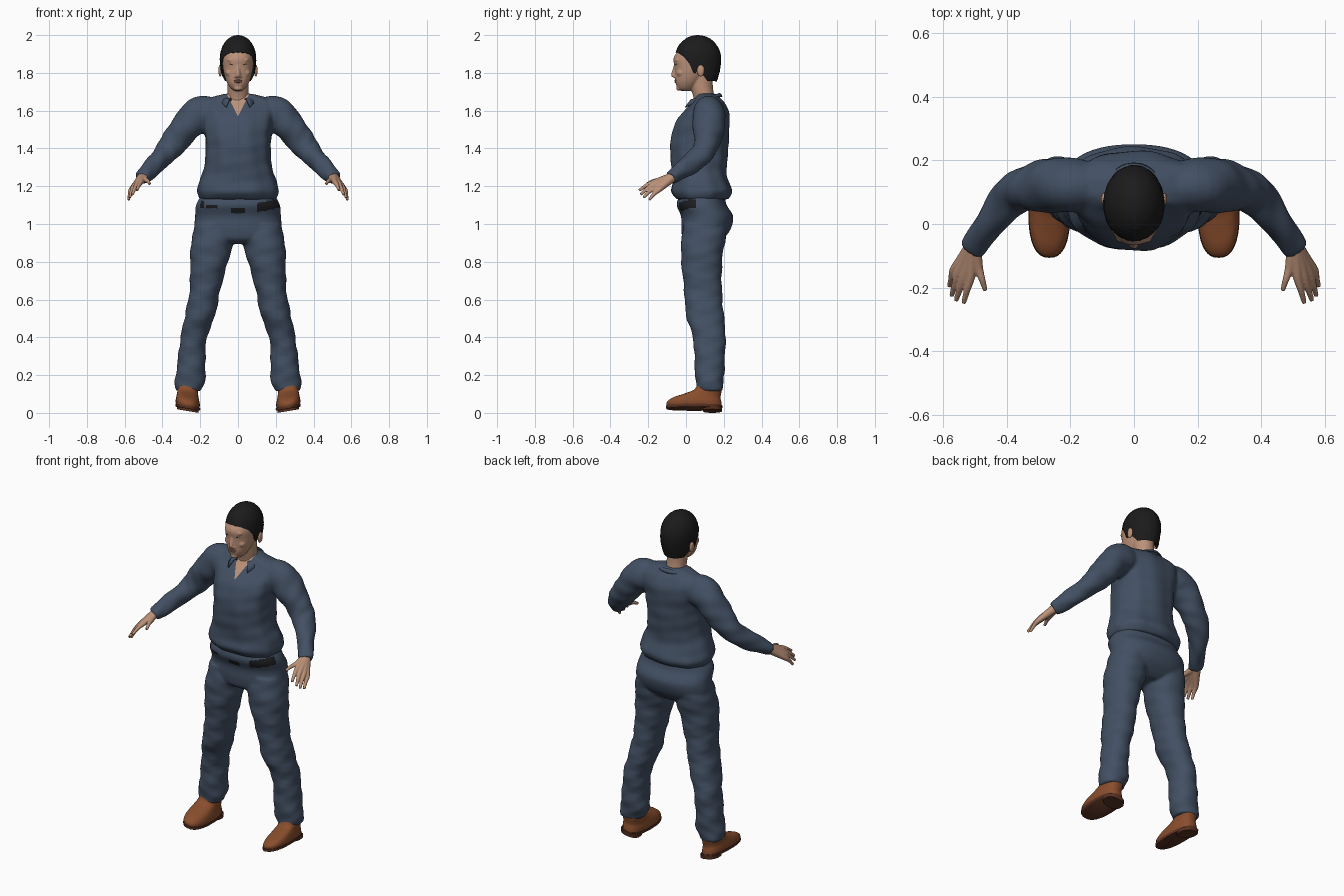
import bpy
import bmesh
import math
import random
from mathutils import Matrix, Vector

random.seed(4)
default_cube = bpy.data.objects.get("Cube")
if default_cube:
    bpy.data.objects.remove(default_cube, do_unlink=True)


def material(name, red, green, blue):
    mat = bpy.data.materials.new(name)
    mat.use_nodes = True
    colour = (red, green, blue, 1)
    mat.diffuse_color = colour
    shader = mat.node_tree.nodes["Principled BSDF"]
    shader.inputs["Base Color"].default_value = colour
    shader.inputs["Roughness"].default_value = 0.8
    return mat


cloth = material("navy cloth", .055, .08, .125)
skin = material("skin", .5, .285, .19)
black_hair = material("black hair", .011, .011, .011)
leather = material("brown leather", .25, .075, .026)
sole_brown = material("dark sole", .1, .032, .016)
belt_black = material("black belt", .012, .012, .014)
lip_tone = material("lip", .36, .15, .11)
eye_tone = material("eye", .5, .44, .38)


def catmull(rings, steps):
    """Smoothly interpolate rows of numbers."""
    rows = [Vector(r) for r in rings]
    out = []
    for i in range(len(rows) - 1):
        before, a, b = rows[max(i - 1, 0)], rows[i], rows[i + 1]
        after = rows[min(i + 2, len(rows) - 1)]
        for s in range(steps):
            t = s / steps
            out.append(a + (b - before) * t / 2
                       + (before * 2 - a * 5 + b * 4 - after) * t * t / 2
                       + (a * 3 - before - b * 3 + after) * t ** 3 / 2)
    return out + [rows[-1]]


def loft(bm, rings, side=1, power=2.0, steps=5, seg=40, fold=0, pleat=0, along=False):
    """Closed skin over rings of (x, y, z, rx, ry); along turns rings across the path."""
    rows = catmull(rings, steps)
    loops = []
    for i, row in enumerate(rows):
        centre = Vector(row[:3])
        across, depth = Vector((1, 0, 0)), Vector((0, 1, 0))
        if along:
            ahead = Vector(rows[min(i + 1, len(rows) - 1)][:3]) - Vector(rows[max(i - 1, 0)][:3])
            across = ahead.cross(Vector((0, 0, 1))).normalized()
            depth = across.cross(ahead).normalized()
        loop = []
        for k in range(seg):
            a = math.tau * k / seg
            c, s = math.cos(a), math.sin(a)
            c = math.copysign(abs(c) ** (2 / power), c)
            s = math.copysign(abs(s) ** (2 / power), s)
            wave = math.sin(centre.z * 47 + 2 * a) + .7 * math.sin(centre.z * 83 - 3 * a)
            crease = fold * wave + pleat * math.sin(9 * a + 5 * centre.z)
            p = centre + across * c * (row[3] + crease) + depth * s * (row[4] + crease)
            loop.append(bm.verts.new((p.x * side, p.y, p.z)))
        loops.append(loop)
    for low, high in zip(loops, loops[1:]):
        for k in range(seg):
            n = (k + 1) % seg
            bm.faces.new((low[k], low[n], high[n], high[k]))
    bm.faces.new(loops[0])
    bm.faces.new(loops[-1])


def ball(bm, centre, radii):
    place = Matrix.Translation(centre) @ Matrix.Diagonal((*radii, 1))
    bmesh.ops.create_uvsphere(bm, u_segments=24, v_segments=16, radius=1, matrix=place)


def make(name, bm, mats, voxel=0, relax=4):
    """Turn a bmesh into an object, optionally fusing its parts into one skin."""
    bmesh.ops.recalc_face_normals(bm, faces=bm.faces)
    mesh = bpy.data.meshes.new(name)
    bm.to_mesh(mesh)
    bm.free()
    obj = bpy.data.objects.new(name, mesh)
    bpy.context.collection.objects.link(obj)
    if voxel:
        fuse = obj.modifiers.new("fuse", "REMESH")
        fuse.mode, fuse.voxel_size = "VOXEL", voxel
        soften = obj.modifiers.new("soften", "SMOOTH")
        soften.iterations = relax
        graph = bpy.context.evaluated_depsgraph_get()
        fused = bpy.data.meshes.new_from_object(obj.evaluated_get(graph))
        obj.modifiers.clear()
        obj.data = fused
    obj.data.materials.clear()
    for mat in mats:
        obj.data.materials.append(mat)
    obj.data.shade_smooth()
    return obj


# Shirt: torso and both sleeves fused together
bm = bmesh.new()
torso = [(1.13, .085, .2, .135), (1.17, .082, .217, .16), (1.22, .077, .205, .15),
         (1.28, .068, .185, .143), (1.36, .068, .172, .152), (1.45, .072, .175, .152),
         (1.53, .085, .185, .144), (1.6, .108, .205, .116), (1.645, .118, .195, .085),
         (1.672, .113, .14, .062), (1.69, .108, .068, .052)]
loft(bm, [(0, y, z, rx, ry) for z, y, rx, ry in torso], power=2.3, seg=72,
     fold=.0015, pleat=.0025)
sleeve = [(.13, .12, 1.59, .075), (.2, .122, 1.585, .088), (.265, .12, 1.525, .084),
          (.325, .115, 1.45, .073), (.38, .09, 1.38, .062), (.44, .02, 1.315, .052),
          (.495, -.06, 1.258, .041), (.51, -.08, 1.243, .037)]
for side in (1, -1):
    loft(bm, [(*r, r[-1]) for r in sleeve], side, fold=.003, along=True)
shirt = make("shirt", bm, [cloth, skin], voxel=.009)

# Open neckline: cut a V and colour the faces inside it as skin
bm = bmesh.new()
bm.from_mesh(shirt.data)
notch, slope = 1.57, .5
for side in (1, -1):
    bmesh.ops.bisect_plane(bm, geom=bm.verts[:] + bm.edges[:] + bm.faces[:],
                           plane_co=(0, 0, notch), plane_no=(side, 0, -slope))
for face in bm.faces:
    c = face.calc_center_median()
    if c.y < .09 and abs(c.x) < (c.z - notch) * slope:
        face.material_index = 1
bm.to_mesh(shirt.data)
bm.free()

# Collar: folded band around the neck with two pointed front flaps
bm = bmesh.new()
columns = []
for i in range(-16, 17):
    t = abs(i) / 16
    angle = math.radians(150) * i / 16
    rows = [(.07, 1.665 - .03 * t), (.07, 1.695 - .03 * t),
            (.08 + .012 * t, 1.69 - .03 * t), (.088 + .04 * t ** 4, 1.675 - .055 * t ** 3)]
    columns.append([bm.verts.new((math.sin(angle) * r, .105 + math.cos(angle) * r, z))
                    for r, z in rows])
for a, b in zip(columns, columns[1:]):
    for k in range(3):
        bm.faces.new((a[k], a[k + 1], b[k + 1], b[k]))
collar = make("collar", bm, [cloth])
collar.modifiers.new("thickness", "SOLIDIFY").thickness = .006

# Trousers: hips and both legs fused together
bm = bmesh.new()
hips = [(1.15, .085, .195, .12), (1.1, .083, .222, .132), (1.04, .112, .227, .138),
        (.97, .105, .23, .13), (.92, .09, .2, .105), (.895, .09, .12, .07)]
loft(bm, [(0, y, z, rx, ry) for z, y, rx, ry in hips], power=2.3, seg=64)
leg = [(.12, .105, 1, .105, .12), (.137, .09, .9, .112, .115), (.153, .083, .8, .1, .108),
       (.175, .09, .65, .081, .1), (.2, .1, .52, .08, .1), (.234, .123, .4, .07, .087),
       (.246, .125, .28, .073, .08), (.252, .125, .18, .08, .076),
       (.262, .125, .135, .072, .07), (.262, .125, .115, .066, .066)]
for side in (1, -1):
    loft(bm, leg, side, power=2.2, fold=.0025)
trousers = make("trousers", bm, [cloth, belt_black], voxel=.008)

# Belt showing at the hips and at the buckle
for face in trousers.data.polygons:
    x, y, z = face.center
    left_hip = x > .1 and y < .055 and abs(z - 1.098 - (x - .16) * .2) < .025
    right_hip = x < -.18 and y < .02 and abs(z - 1.105) < .018
    loop_gap = -.17 < x < -.11 and y < 0 and abs(z - 1.09) < .008
    buckle = abs(x) < .036 and y < 0 and abs(z - 1.072) < .013
    face.material_index = int(left_hip or right_hip or loop_gap or buckle)

# Head, neck, nose and ears fused together
bm = bmesh.new()
loft(bm, [(0, .1, 1.6, .07, .06), (0, .097, 1.66, .058, .056), (0, .085, 1.72, .056, .058),
          (0, .08, 1.8, .06, .06)])
face_rings = [(1.705, .002, .022, .03), (1.72, .001, .04, .046), (1.75, .01, .059, .066),
              (1.79, .025, .073, .084), (1.83, .035, .08, .096), (1.88, .04, .083, .105),
              (1.93, .052, .075, .083), (1.95, .055, .05, .06)]
loft(bm, [(0, y, z, rx, ry) for z, y, rx, ry in face_rings], power=2.15)
ball(bm, (0, .064, 1.87), (.083, .104, .113))
loft(bm, [(0, -.054, 1.85, .007, .008), (0, -.06, 1.82, .009, .01),
          (0, -.065, 1.79, .013, .014), (0, -.062, 1.776, .014, .01)], seg=20)
ball(bm, (0, -.038, 1.718), (.022, .014, .013))
for side in (1, -1):
    ball(bm, (side * .094, .078, 1.812), (.01, .021, .033))
    ball(bm, (side * .03, -.046, 1.868), (.028, .014, .009))
    ball(bm, (side * .042, -.026, 1.8), (.024, .023, .02))
    ball(bm, (side * .013, -.058, 1.78), (.008, .01, .007))
make("head", bm, [skin], voxel=.005, relax=3)

# Facial details
bm = bmesh.new()
for lip_z, wide in ((1.76, .023), (1.752, .019)):
    ball(bm, (0, -.053, lip_z), (wide, .008, .005))
make("lips", bm, [lip_tone])
for side, label in ((1, "left"), (-1, "right")):
    bm = bmesh.new()
    ball(bm, (side * .033, -.05, 1.845), (.014, .006, .005))
    make(label + "_eye", bm, [eye_tone])
    bm = bmesh.new()
    ball(bm, (side * .033, -.054, 1.845), (.005, .004, .0045))
    make(label + "_iris", bm, [black_hair])

# Hair: dome reaching down to a hairline that varies around the head
hairline = [(0, 1.91), (30, 1.905), (52, 1.885), (70, 1.845), (78, 1.795), (86, 1.8),
            (92, 1.84), (103, 1.79), (120, 1.757), (180, 1.755)]


def hair_bottom(degrees):
    for (a, low), (b, high) in zip(hairline, hairline[1:]):
        if degrees <= b:
            return low + (high - low) * (degrees - a) / (b - a)


bm = bmesh.new()
crown = bm.verts.new((0, .063, 2))
base = bm.verts.new((0, .07, 1.87))
locks, levels = 90, 22
strands = []
for k in range(locks):
    turn = 360 * k / locks
    a = math.radians(turn)
    end = hair_bottom(min(turn, 360 - turn))
    strand = []
    for j in range(1, levels + 1):
        z = 2 - (2 - end) * (j / levels) ** 1.6
        up = (z - 1.875) / .125
        size = math.sqrt(max(1 - up * up, 0)) if up > 0 else 1 - .2 * up * up
        size += random.uniform(-.012, .012)
        strand.append(bm.verts.new((math.sin(a) * .096 * size, .063 - math.cos(a) * .122 * size, z)))
    strands.append(strand)
for k in range(locks):
    a, b = strands[k], strands[(k + 1) % locks]
    bm.faces.new((crown, a[0], b[0]))
    bm.faces.new((base, b[-1], a[-1]))
    for j in range(levels - 1):
        bm.faces.new((a[j], a[j + 1], b[j + 1], b[j]))
make("hair", bm, [black_hair])

# Hands: each finger runs from the wrist through its knuckle to the tip
fingers = [((.565, -.145, 1.18), (.58, -.195, 1.127)), ((.553, -.16, 1.195), (.573, -.225, 1.14)),
           ((.535, -.168, 1.21), (.559, -.24, 1.156)), ((.514, -.168, 1.222), (.535, -.248, 1.178)),
           ((.488, -.14, 1.232), (.467, -.208, 1.212))]
for side, label in ((1, "left"), (-1, "right")):
    bm = bmesh.new()
    for knuckle, tip in fingers:
        wrist, knuckle, tip = Vector((.505, -.068, 1.25)), Vector(knuckle), Vector(tip)
        middle = knuckle.lerp(tip, .5) + Vector((0, 0, .005))
        path = [(wrist, .026), (wrist.lerp(knuckle, .5), .02), (knuckle, .0145),
                (middle, .0105), (tip, .0075)]
        loft(bm, [(*p, r, r) for p, r in path], side, seg=16, along=True)
    make(label + "_hand", bm, [skin], voxel=.0035, relax=3)

# Shoes: leather upper, thin sole and heel, tilted slightly outwards
upper = [(.02, .045, .062, .145), (.045, .043, .064, .145), (.068, .055, .06, .128),
         (.088, .085, .056, .1), (.11, .115, .054, .074), (.145, .125, .052, .062)]
sole = [(.012, .043, .063, .146), (.017, .043, .066, .149), (.028, .043, .066, .149)]
heel = [(0, .14, .056, .05), (.02, .14, .058, .052)]
for side, label in ((1, "left"), (-1, "right")):
    for part, rings, mat in (("shoe", upper, leather), ("sole", sole, sole_brown),
                             ("heel", heel, sole_brown)):
        bm = bmesh.new()
        loft(bm, [(.266, y, z, rx, ry) for z, y, rx, ry in rings], side, power=2.5)
        for v in bm.verts:
            v.co.z += (abs(v.co.x) - .208) * .17
        make(label + "_" + part, bm, [mat])

# Keep hard edges crisp on every part
bpy.ops.object.select_all(action="DESELECT")
for obj in bpy.context.collection.objects:
    if obj.type == "MESH":
        obj.select_set(True)
        bpy.context.view_layer.objects.active = obj
bpy.ops.object.shade_smooth_by_angle(angle=math.radians(50))
